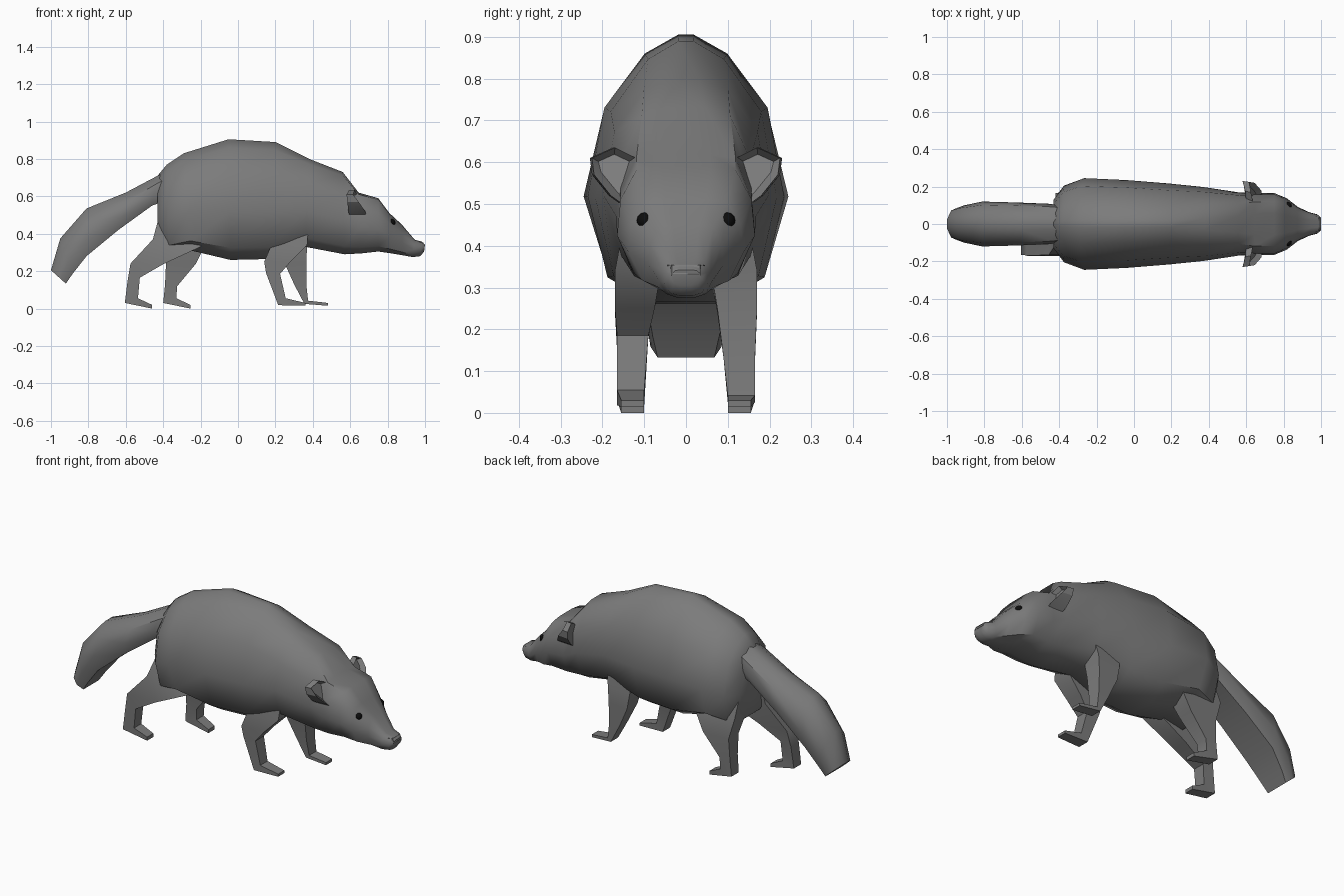
import bpy, bmesh
from mathutils import Vector
from math import radians

if "Cube" in bpy.data.objects:
    bpy.data.objects.remove(bpy.data.objects["Cube"])


def material(name, v):
    m = bpy.data.materials.new(name)
    m.diffuse_color = (v, v, v, 1)
    m.use_nodes = True
    m.node_tree.nodes["Principled BSDF"].inputs["Base Color"].default_value = m.diffuse_color
    return m


FUR = material("fur_dark_grey", .2)
BLACK = material("eye_black", .004)


def finish(name, bm, angle=38, mat=FUR):
    bmesh.ops.recalc_face_normals(bm, faces=bm.faces)
    me = bpy.data.meshes.new(name)
    bm.to_mesh(me)
    bm.free()
    me.materials.append(mat)
    ob = bpy.data.objects.new(name, me)
    bpy.context.collection.objects.link(ob)
    bpy.ops.object.select_all(action='DESELECT')
    ob.select_set(True)
    bpy.context.view_layer.objects.active = ob
    bpy.ops.object.shade_smooth_by_angle(angle=radians(angle))
    return ob


def loft(name, rings, angle=38):
    bm = bmesh.new()
    vs = [[bm.verts.new(p) for p in r] for r in rings]
    n = len(vs[0])
    for a, b in zip(vs, vs[1:]):
        for i in range(n):
            j = (i + 1) % n
            bm.faces.new((a[i], a[j], b[j], b[i]))
    bm.faces.new(vs[0])
    bm.faces.new(vs[-1])
    return finish(name, bm, angle)


def ring(xt, zt, xb, zb, w, half):
    """Symmetric cross-section hung between a top and a bottom point."""
    side = [(xb + (xt - xb) * v, u * w, zb + (zt - zb) * v) for u, v in half]
    return side + [(x, -y, z) for x, y, z in reversed(side)]


# body and head: one skin, section blends from ridged back to broad head
BACK = [(.08, 1), (.42, .93), (.83, .73), (1, .40), (.80, .10), (.35, 0)]
HEAD = [(.35, 1), (.72, .97), (.95, .72), (1, .42), (.75, .10), (.30, 0)]
stations = [
    (-.43, .71, -.43, .34, .13, 0), (-.38, .77, -.37, .29, .205, 0),
    (-.29, .83, -.25, .31, .245, 0), (-.05, .905, -.04, .26, .235, 0),
    (.20, .89, .17, .265, .217, 0), (.38, .80, .36, .33, .198, .3),
    (.56, .73, .57, .29, .168, .7), (.645, .62, .66, .295, .165, 1),
    (.75, .59, .75, .305, .165, 1), (.81, .51, .82, .295, .138, 1),
    (.875, .45, .88, .285, .09, 1), (.945, .368, .935, .275, .062, 1),
    (.985, .357, .975, .28, .052, 1), (1.0, .342, .995, .305, .036, 1)]
rings = []
for *s, t in stations:
    half = [(a[0] + (b[0] - a[0]) * t, a[1] + (b[1] - a[1]) * t)
            for a, b in zip(BACK, HEAD)]
    rings.append(ring(*s, half))
loft("body", rings, 45)

# tail
TAIL = [(.28, 1), (.85, .72), (1, .35), (.8, 0)]
loft("tail", [ring(*s, TAIL) for s in [
    (-.28, .79, -.38, .58, .09), (-.43, .71, -.46, .55, .108),
    (-.60, .62, -.64, .42, .115), (-.81, .535, -.81, .28, .12),
    (-.95, .375, -.885, .185, .10), (-1.0, .205, -.92, .133, .085)]], 40)


# legs: pairs of back and front profile points, with inner and outer y
def leg(name, side, pairs, ys):
    rs = []
    for (xb, zb, xf, zf), (yi, yo) in zip(pairs, ys):
        rs.append([(xb, side * yi, zb), (xb, side * yo, zb),
                   (xf, side * yo, zf), (xf, side * yi, zf)])
    loft(name, rs, 45)


HIND_Y = [(.05, .11), (.06, .165), (.08, .17), (.095, .165), (.1, .165), (.1, .155)]
FORE_Y = [(.06, .14), (.06, .17), (.075, .17), (.09, .165), (.1, .165), (.1, .155)]
leg("hind_leg_near", -1, [
    (-.42, .50, -.14, .48), (-.455, .37, -.20, .33), (-.575, .24, -.40, .237),
    (-.59, .15, -.525, .165), (-.605, .03, -.535, .055), (-.46, 0, -.46, .02)], HIND_Y)
leg("hind_leg_far", 1, [
    (-.42, .50, -.12, .48), (-.42, .36, -.18, .33), (-.385, .24, -.225, .24),
    (-.39, .13, -.325, .12), (-.40, .03, -.33, .055), (-.255, 0, -.255, .02)], HIND_Y)
leg("fore_leg_near", -1, [
    (.18, .50, .38, .50), (.17, .32, .37, .34), (.14, .25, .28, .25),
    (.15, .19, .225, .185), (.215, .018, .255, .055), (.36, .015, .36, .03)], FORE_Y)
leg("fore_leg_far", 1, [
    (.22, .50, .40, .50), (.235, .32, .37, .34), (.25, .24, .365, .25),
    (.30, .13, .365, .13), (.355, .025, .375, .042), (.48, .015, .48, .03)], FORE_Y)

# ears: plates that widen towards the base, with a hollowed front
EAR = [(.60, .105, .60, .04), (.595, .175, .635, .03), (.58, .23, .61, .035),
       (.585, .225, .57, .06), (.59, .185, .52, .09), (.60, .13, .48, .09)]
for s, nm in ((-1, "near"), (1, "far")):
    bm = bmesh.new()
    back = [bm.verts.new((x, s * y, z)) for x, y, z, d in EAR]
    front = [bm.verts.new((x + d, s * (y - .005), z)) for x, y, z, d in EAR]
    bm.faces.new(back)
    cup = bm.faces.new(front)
    for i in range(6):
        j = (i + 1) % 6
        bm.faces.new((back[i], back[j], front[j], front[i]))
    bmesh.ops.recalc_face_normals(bm, faces=bm.faces)
    bmesh.ops.inset_individual(bm, faces=[cup], thickness=.018, depth=0)
    for v in cup.verts:
        v.co.x -= .025
    finish("ear_" + nm, bm, 25)

# eyes
for s, nm in ((-1, "near"), (1, "far")):
    bm = bmesh.new()
    bmesh.ops.create_uvsphere(bm, u_segments=10, v_segments=6, radius=.02)
    bmesh.ops.translate(bm, verts=bm.verts, vec=Vector((.823, s * .098, .46)))
    finish("eye_" + nm, bm, 60, BLACK)

# nose pad
loft("nose", [[(.97, -.045, z0), (.97, .045, z0), (x1, .034, z0), (x1, -.034, z0)]
              for z0, x1 in ((.332, 1.0), (.354, .99))], 30)
